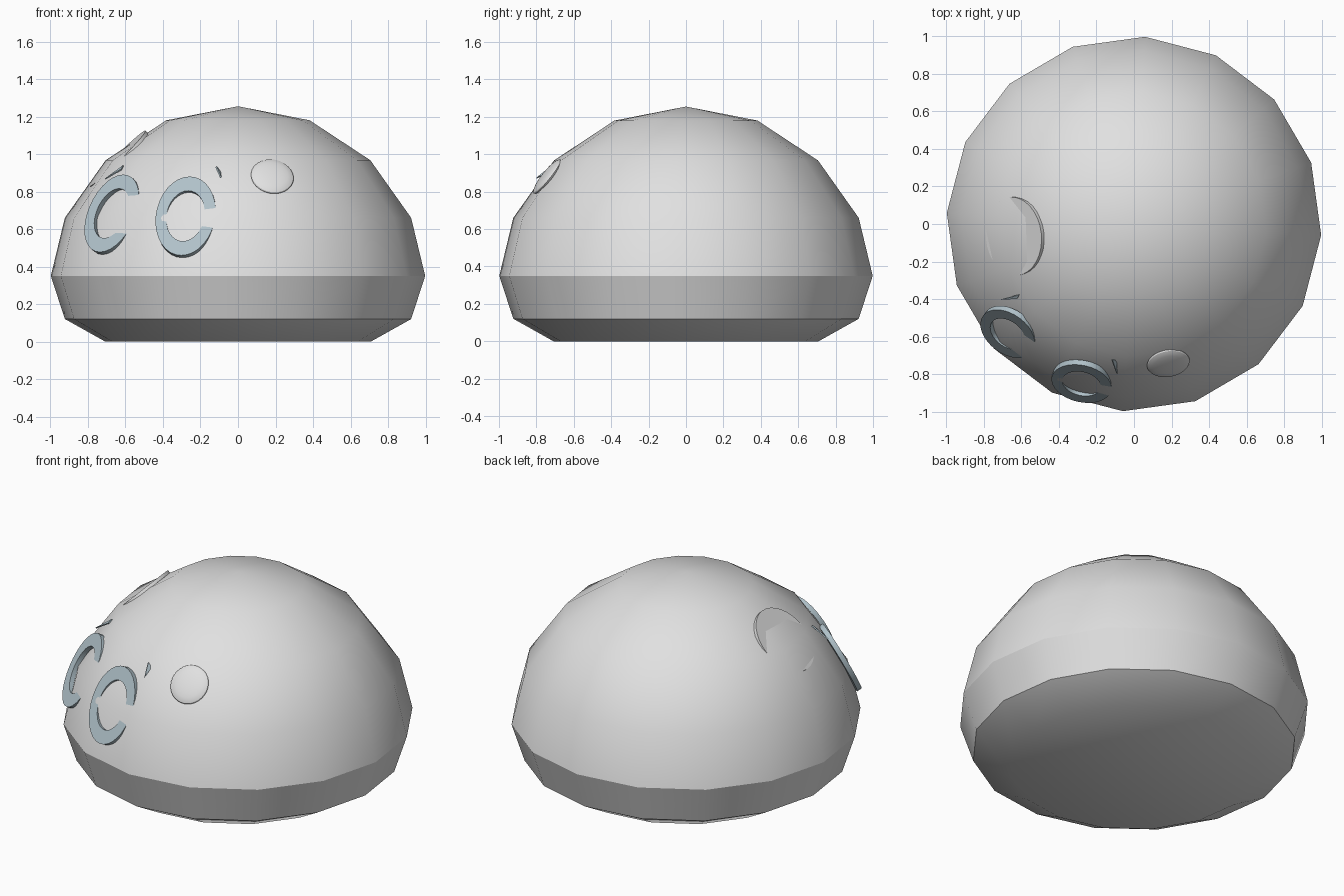
import bpy, bmesh, math
from mathutils import Matrix, Vector

if "Cube" in bpy.data.objects:
    bpy.data.objects.remove(bpy.data.objects["Cube"])


def material(name, rgb):
    m = bpy.data.materials.new(name)
    m.diffuse_color = (*rgb, 1)
    m.use_nodes = True
    m.node_tree.nodes["Principled BSDF"].inputs["Base Color"].default_value = m.diffuse_color
    return m


GREY = material("light_grey", (0.75, 0.75, 0.75))
BLUE = material("blue_grey", (0.43, 0.53, 0.58))


def finish(name, bm, mat, smooth=30):
    bmesh.ops.recalc_face_normals(bm, faces=bm.faces)
    me = bpy.data.meshes.new(name)
    bm.to_mesh(me)
    bm.free()
    me.materials.append(mat)
    ob = bpy.data.objects.new(name, me)
    bpy.context.collection.objects.link(ob)
    bpy.ops.object.select_all(action='DESELECT')
    ob.select_set(True)
    bpy.context.view_layer.objects.active = ob
    bpy.ops.object.shade_smooth_by_angle(angle=math.radians(smooth))
    return ob


def frame(center, azimuth, elevation):
    """Local x is sideways, local y up the slope, local z outward."""
    a, e = math.radians(azimuth), math.radians(elevation)
    n = Vector((math.cos(e) * math.cos(a), math.cos(e) * math.sin(a), math.sin(e)))
    w = Vector((-math.sin(a), math.cos(a), 0))
    u = n.cross(w)
    rot = Matrix((w, u, n)).transposed().to_4x4()
    return Matrix.Translation(center) @ rot


def lathe(name, profile, sides, start, mat):
    bm = bmesh.new()
    rings = []
    for r, z in profile:
        rings.append([bm.verts.new((r * math.cos(start + math.tau * i / sides),
                                    r * math.sin(start + math.tau * i / sides), z))
                      for i in range(sides)])
    for a, b in zip(rings, rings[1:]):
        for i in range(sides):
            j = (i + 1) % sides
            bm.faces.new((a[i], a[j], b[j], b[i]))
    bm.faces.new(rings[0])
    # pointed top
    apex = bm.verts.new((0, 0, 1.255))
    for i in range(sides):
        bm.faces.new((rings[-1][i], rings[-1][(i + 1) % sides], apex))
    return finish(name, bm, mat)


def oval_ring(name, center, azimuth, elevation, rx, ry, inner, depth, mat):
    """Flat oval ring whose front face lies at the centre point."""
    bm = bmesh.new()
    n = 32
    loops = []
    for k, z in ((1, 0), (inner, 0), (inner, -depth), (1, -depth)):
        loops.append([bm.verts.new((k * rx * math.cos(math.tau * i / n),
                                    k * ry * math.sin(math.tau * i / n), z))
                      for i in range(n)])
    for q in range(4):
        a, b = loops[q], loops[(q + 1) % 4]
        for i in range(n):
            j = (i + 1) % n
            bm.faces.new((a[i], a[j], b[j], b[i]))
    bm.transform(frame(center, azimuth, elevation))
    return finish(name, bm, mat)


def sliver(name, points, mat):
    """Thin triangular plate."""
    bm = bmesh.new()
    f = bm.faces.new([bm.verts.new(p) for p in points])
    f.normal_update()
    back = f.normal * 0.008
    ext = bmesh.ops.extrude_face_region(bm, geom=[f], use_keep_orig=True)
    for v in ext["geom"]:
        if isinstance(v, bmesh.types.BMVert):
            v.co -= back
    return finish(name, bm, mat)


# Domed body with chamfered base
lathe("dome_body",
      [(0.71, 0), (0.925, 0.12), (1.0, 0.35), (0.925, 0.66), (0.707, 0.967), (0.383, 1.18)],
      16, math.radians(86.6), GREY)

# Two oval rings partly sunk into the dome
oval_ring("front_ring", (-0.28, -0.852, 0.67), 257, 25, 0.163, 0.232, 0.64, 0.03, BLUE)
oval_ring("side_ring", (-0.674, -0.586, 0.684), 233.6, 27, 0.163, 0.232, 0.64, 0.03, BLUE)

# Slivers above the rings
sliver("front_sliver", [(-0.115, -0.725, 0.935), (-0.088, -0.80, 0.875), (-0.092, -0.725, 0.91)], BLUE)
sliver("side_sliver", [(-0.705, -0.40, 0.865), (-0.61, -0.375, 0.935), (-0.62, -0.395, 0.915)], BLUE)

# Shallow round spot on the front
bm = bmesh.new()
bmesh.ops.create_uvsphere(bm, u_segments=32, v_segments=12, radius=1)
bm.transform(frame((0.183, -0.742, 0.88), 280, 38) @ Matrix.Diagonal((0.115, 0.115, 0.025, 1)))
finish("front_spot", bm, GREY)

# Large flat spot on the left, mostly sunk
bm = bmesh.new()
bmesh.ops.create_cone(bm, cap_ends=True, segments=32, radius1=0.21, radius2=0.21, depth=0.02)
bm.transform(frame((-0.635, -0.065, 0.97), 186, 45))
finish("side_spot", bm, GREY)
